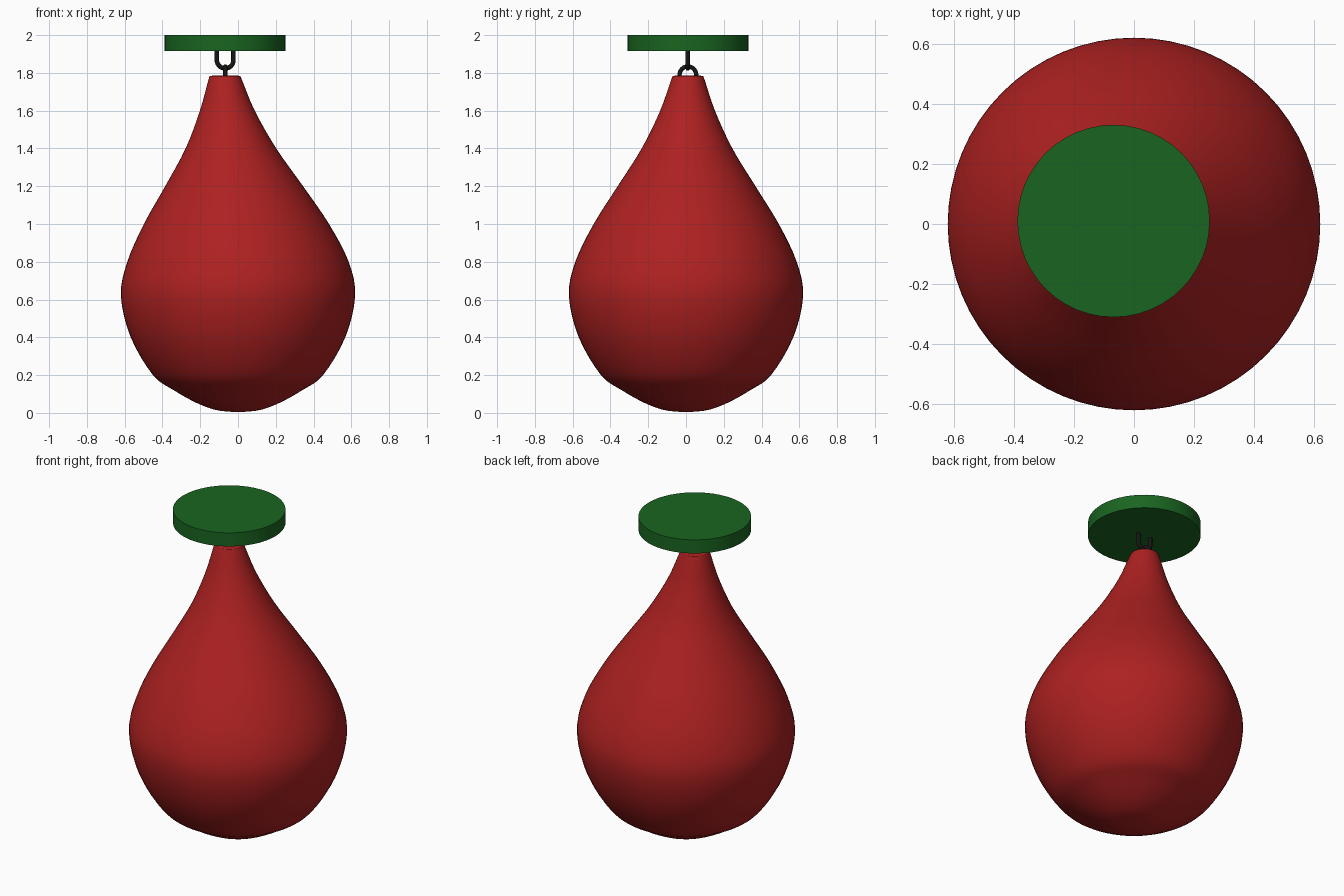
import bpy, bmesh
from math import sin, cos, pi
from mathutils import Vector

if "Cube" in bpy.data.objects:
    bpy.data.objects.remove(bpy.data.objects["Cube"])

TOP_X, TOP_Y = -0.068, 0.01   # hanging point


def finish(obj, name, color):
    obj.name = name
    mat = bpy.data.materials.new(name + "_mat")
    mat.diffuse_color = (*color, 1)
    mat.use_nodes = True
    mat.node_tree.nodes["Principled BSDF"].inputs["Base Color"].default_value = mat.diffuse_color
    obj.data.materials.append(mat)
    bpy.context.view_layer.objects.active = obj
    return obj


def smooth_path(pts, steps):
    """Catmull-Rom curve through the given points."""
    pts = [Vector(p) for p in pts]
    pts = [2 * pts[0] - pts[1]] + pts + [2 * pts[-1] - pts[-2]]
    out = []
    for a, b, c, d in zip(pts, pts[1:], pts[2:], pts[3:]):
        for s in range(steps):
            t = s / steps
            out.append(0.5 * (2 * b + (c - a) * t + (2 * a - 5 * b + 4 * c - d) * t**2
                              + (3 * b - a - 3 * c + d) * t**3))
    return out + [pts[-2]]


# Teardrop bag: rings of (radius, height, sideways lean towards the hook)
profile = [(0.03, 0.005, 0), (0.12, 0.016, 0), (0.22, 0.053, 0), (0.34, 0.12, 0),
           (0.45, 0.2, 0), (0.568, 0.4, 0), (0.62, 0.62, 0), (0.586, 0.8, 0),
           (0.49, 1.0, 0.12), (0.365, 1.2, 0.3), (0.24, 1.4, 0.55), (0.145, 1.6, 0.83),
           (0.088, 1.765, 1), (0.075, 1.784, 1), (0.03, 1.786, 1)]
bm = bmesh.new()
SEG = 64
rings = []
for r, z, lean in smooth_path(profile, 4):
    rings.append([bm.verts.new((TOP_X * lean + r * cos(2 * pi * i / SEG),
                                TOP_Y * lean + r * sin(2 * pi * i / SEG), z))
                  for i in range(SEG)])
for lo, hi in zip(rings, rings[1:]):
    for i in range(SEG):
        j = (i + 1) % SEG
        bm.faces.new((lo[i], lo[j], hi[j], hi[i]))
bm.faces.new(rings[0][::-1])
bm.faces.new(rings[-1])
for f in bm.faces:
    f.smooth = True
mesh = bpy.data.meshes.new("bag")
bm.to_mesh(mesh)
bm.free()
bag = bpy.data.objects.new("bag", mesh)
bpy.context.collection.objects.link(bag)
finish(bag, "bag", (0.42, 0.015, 0.015))

# Round mounting plate
bpy.ops.mesh.primitive_cylinder_add(vertices=48, radius=0.32, depth=0.085,
                                    location=(TOP_X, TOP_Y, 1.9575))
plate = finish(bpy.context.object, "mounting_plate", (0.01, 0.13, 0.015))
bpy.ops.object.shade_smooth_by_angle()


# Interlocked hooks: U-shaped rods crossing at right angles
def hook(name, along_x, end_z, arc_z, radius, direction):
    offsets = [(-radius, end_z)]
    offsets += [(-radius * cos(pi * k / 16), arc_z + direction * radius * sin(pi * k / 16))
                for k in range(17)]
    offsets.append((radius, end_z))
    curve = bpy.data.curves.new(name, 'CURVE')
    curve.dimensions = '3D'
    curve.bevel_depth = 0.012
    curve.bevel_resolution = 3
    curve.use_fill_caps = True
    spline = curve.splines.new('POLY')
    spline.points.add(len(offsets) - 1)
    for p, (o, z) in zip(spline.points, offsets):
        p.co = (TOP_X + o * along_x, TOP_Y + o * (1 - along_x), z, 1)
    obj = bpy.data.objects.new(name, curve)
    bpy.context.collection.objects.link(obj)
    finish(obj, name, (0.008, 0.008, 0.008))


hook("plate_hook", 1, 1.925, 1.868, 0.044, -1)
hook("bag_hook", 0, 1.77, 1.79, 0.044, 1)
